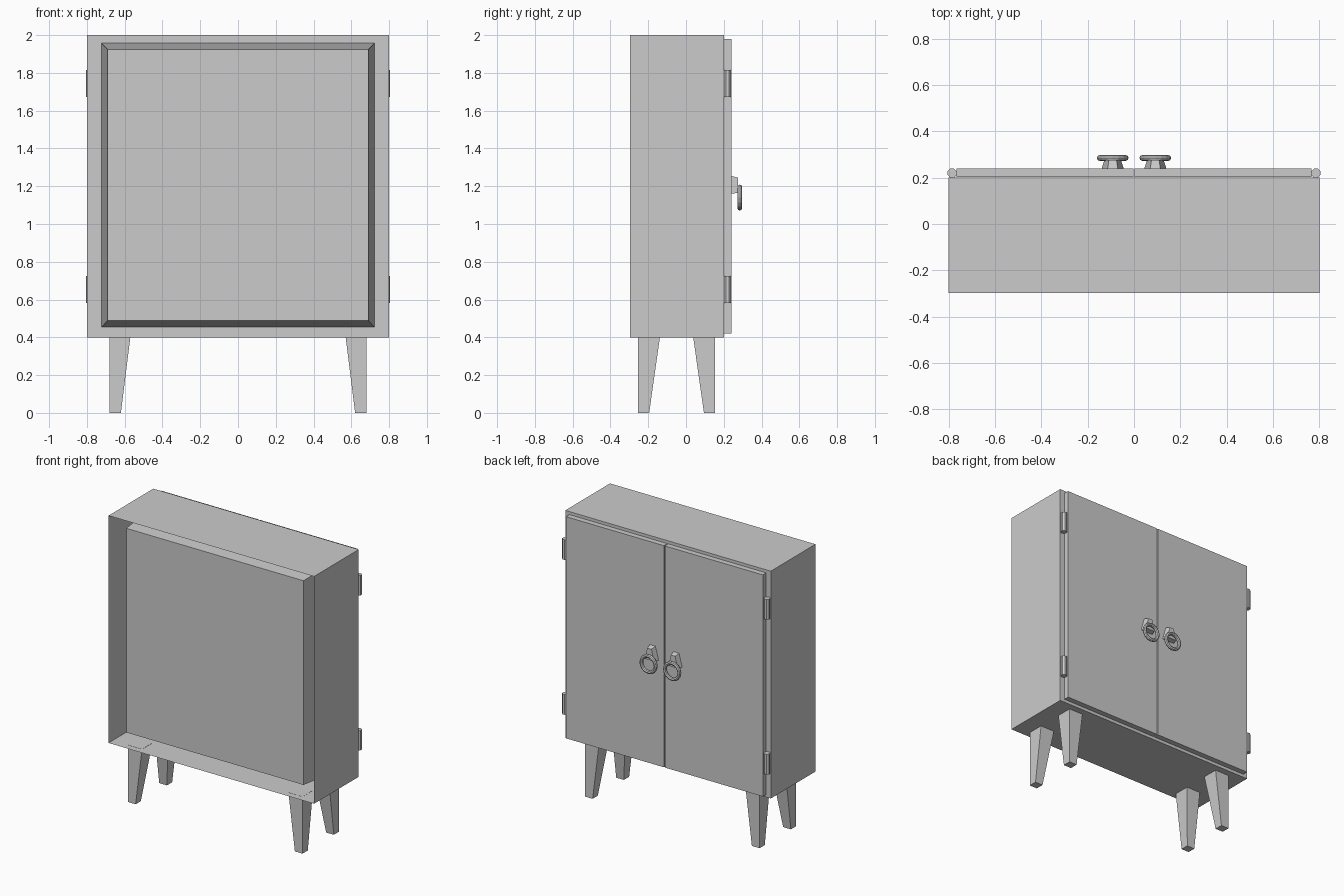
import bpy, bmesh, math

if "Cube" in bpy.data.objects:
    bpy.data.objects.remove(bpy.data.objects["Cube"])


def loft(name, rings, cap_start=True, cap_end=True):
    """Skin consecutive rings of points into one flat-shaded object."""
    bm = bmesh.new()
    loops = [[bm.verts.new(p) for p in ring] for ring in rings]
    for a, b in zip(loops, loops[1:]):
        n = len(a)
        for i in range(n):
            bm.faces.new((a[i], a[(i + 1) % n], b[(i + 1) % n], b[i]))
    if cap_start:
        bm.faces.new(loops[0][::-1])
    if cap_end:
        bm.faces.new(loops[-1])
    bmesh.ops.recalc_face_normals(bm, faces=bm.faces)
    me = bpy.data.meshes.new(name)
    bm.to_mesh(me)
    bm.free()
    ob = bpy.data.objects.new(name, me)
    bpy.context.collection.objects.link(ob)
    return ob


def rect_xz(x0, x1, z0, z1, y):
    return [(x0, y, z0), (x1, y, z0), (x1, y, z1), (x0, y, z1)]


def rect_xy(x0, x1, y0, y1, z):
    return [(x0, y0, z), (x1, y0, z), (x1, y1, z), (x0, y1, z)]


# Cabinet shell: open at -y, folded inward at the door side into a tapered cavity
loft("cabinet_body", [
    rect_xz(-0.80, 0.80, 0.40, 2.00, -0.297),
    rect_xz(-0.80, 0.80, 0.40, 2.00, 0.20),
    rect_xz(-0.722, 0.722, 0.455, 1.957, 0.20),
    rect_xz(-0.69, 0.69, 0.488, 1.925, -0.257),
], cap_start=False)

for side, s in (("left", -1), ("right", 1)):
    # Door
    loft(side + "_door", [rect_xz(s * 0.003, s * 0.766, 0.42, 1.98, y)
                          for y in (0.202, 0.24)])

    # Legs: vertical outer corner, tapered inner faces
    for end, t in (("front", -1), ("back", 1)):
        def y(d):
            return -0.05 + t * d
        loft(f"{end}_{side}_leg", [
            rect_xy(s * 0.62, s * 0.68, y(0.145), y(0.203), 0.0),
            rect_xy(s * 0.57, s * 0.68, y(0.088), y(0.203), 0.401),
        ])

    # Hinge barrels
    for level, z in (("lower", 0.653), ("upper", 1.743)):
        bpy.ops.mesh.primitive_cylinder_add(
            vertices=8, radius=0.021, depth=0.142, location=(s * 0.785, 0.22, z),
            rotation=(0, 0, math.pi / 8))
        bpy.context.object.name = f"{level}_{side}_hinge"

    # Handle mount: narrow at the top, wide at the bottom
    cx = s * 0.092
    loft(side + "_handle_mount", [
        [(cx + dx * k, yy, z) for dx, z in
         ((-0.048, z0), (0.048, z0), (0.022, z1), (-0.022, z1))]
        for yy, k, z0, z1 in ((0.238, 1.0, 1.16, 1.255), (0.276, 0.75, 1.165, 1.245))
    ])

    # Pull ring
    bpy.ops.mesh.primitive_torus_add(
        major_segments=16, minor_segments=8, major_radius=0.056, minor_radius=0.0125,
        location=(cx, 0.285, 1.14), rotation=(math.pi / 2, 0, 0))
    bpy.context.object.name = side + "_handle_ring"
